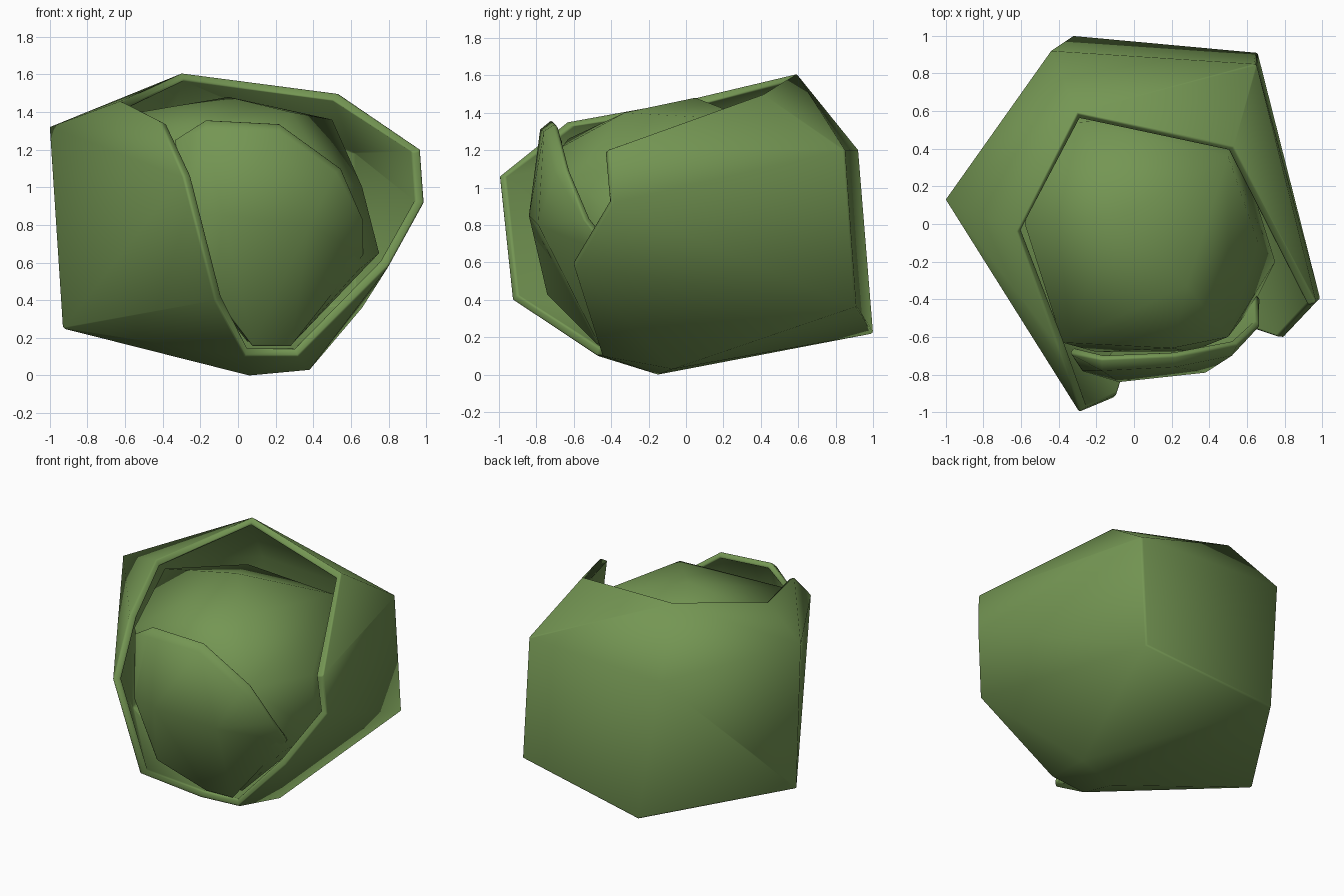
import bpy, bmesh, math
from mathutils import Vector

default = bpy.data.objects.get("Cube")
if default:
    bpy.data.objects.remove(default, do_unlink=True)

# Single leaf green
GREEN = (0.175, 0.305, 0.087, 1.0)
green = bpy.data.materials.new("leaf_green")
green.use_nodes = True
green.diffuse_color = GREEN
shader = next(n for n in green.node_tree.nodes if n.type == 'BSDF_PRINCIPLED')
shader.inputs["Base Color"].default_value = GREEN
shader.inputs["Roughness"].default_value = 0.8

MIDDLE = Vector((0, 0, 0.75))


def finish(name, bm, thickness=0.0):
    """Turn a bmesh into a smooth object, optionally thickened inwards."""
    bmesh.ops.triangulate(bm, faces=bm.faces)
    bmesh.ops.recalc_face_normals(bm, faces=bm.faces)
    facing = sum(f.normal.dot(f.calc_center_median() - MIDDLE) * f.calc_area()
                 for f in bm.faces)
    if facing < 0:
        bmesh.ops.reverse_faces(bm, faces=bm.faces)
    mesh = bpy.data.meshes.new(name)
    bm.to_mesh(mesh)
    bm.free()
    mesh.materials.append(green)
    obj = bpy.data.objects.new(name, mesh)
    bpy.context.scene.collection.objects.link(obj)
    bpy.ops.object.select_all(action='DESELECT')
    obj.select_set(True)
    bpy.context.view_layer.objects.active = obj
    if thickness:
        shell = obj.modifiers.new("shell", 'SOLIDIFY')
        shell.thickness = thickness
        shell.offset = -1
        bpy.ops.object.modifier_apply(modifier=shell.name)
        lip = obj.modifiers.new("soft_lip", 'BEVEL')
        lip.width = 0.012
        lip.segments = 2
        lip.angle_limit = math.radians(70)
        bpy.ops.object.modifier_apply(modifier=lip.name)
    bpy.ops.object.shade_smooth_by_angle(angle=math.radians(80))


def leaf(name, points, faces, thickness):
    """Cupped leaf: every face is a word spelled with its corner letters."""
    bm = bmesh.new()
    corner = {key: bm.verts.new(co) for key, co in points.items()}
    for word in faces.split():
        bm.faces.new([corner[key] for key in word])
    finish(name, bm, thickness)


# Large outer leaf: open rim a-k, closed back and base l-s
outer_points = dict(
    a=(-.3, .59, 1.61), b=(.53, .41, 1.5), c=(.97, -.42, 1.2), d=(.99, -.4, .92),
    e=(.8, -.6, .58), f=(.32, -.45, .1), g=(.04, -.48, .1), h=(-.12, -.93, .4),
    i=(-.29, -1, 1.06), j=(-.41, -.64, 1.35), k=(-.62, -.04, 1.46),
    l=(-1, .13, 1.32), m=(-.93, .08, .25), n=(-.44, .92, 1.2), o=(.65, .85, 1.2),
    p=(.66, .91, .36), q=(-.32, 1, .22), r=(.06, -.15, 0), s=(.38, -.07, .03))
leaf("outer_leaf", outer_points,
     "abon kanl ljk lij lmi mhi mrgh rsfg sef spe pde pod ocd obc nopq lnqm mqr qpsr",
     0.05)

# Small front leaf: turned-in lip a-f and t-v, bulge m-p, foot x-y
front_points = dict(
    a=(-.34, -.69, 1.25), b=(-.17, -.78, 1.31), c=(.22, -.76, 1.3),
    d=(.52, -.7, 1.08), e=(.67, -.54, .82), f=(.67, -.4, .64),
    t=(-.17, -.72, 1.36), u=(.22, -.7, 1.34), v=(.55, -.64, 1.1),
    m=(-.28, -.78, .85), n=(-.08, -.84, .85), o=(.38, -.79, .8),
    p=(-.12, -.74, .42), x=(.08, -.47, .15), y=(.28, -.46, .15))
leaf("front_leaf", front_points,
     "abt bcut cdvu dev abnm bcon cdo deo efo fyo noyx mnxp", 0.04)

# Rounded heart held by the leaves
bm = bmesh.new()
for co in [(-.05, .05, 1.48), (.5, .36, 1.36), (-.58, 0, 1.39), (-.3, .54, 1.29),
           (.28, -.33, 1.4), (-.38, -.63, 1.26), (.2, -.66, 1.22), (.5, -.6, 1.05),
           (.66, -.1, 1.0), (.75, -.2, .65), (.64, -.42, .56), (-.2, -.68, .8),
           (.3, -.68, .8), (.05, -.4, .18), (.3, -.38, .18), (-.45, .6, .8),
           (.5, .6, .8), (0, .45, .35)]:
    bm.verts.new(co)
bmesh.ops.convex_hull(bm, input=bm.verts)
finish("leaf_heart", bm)
